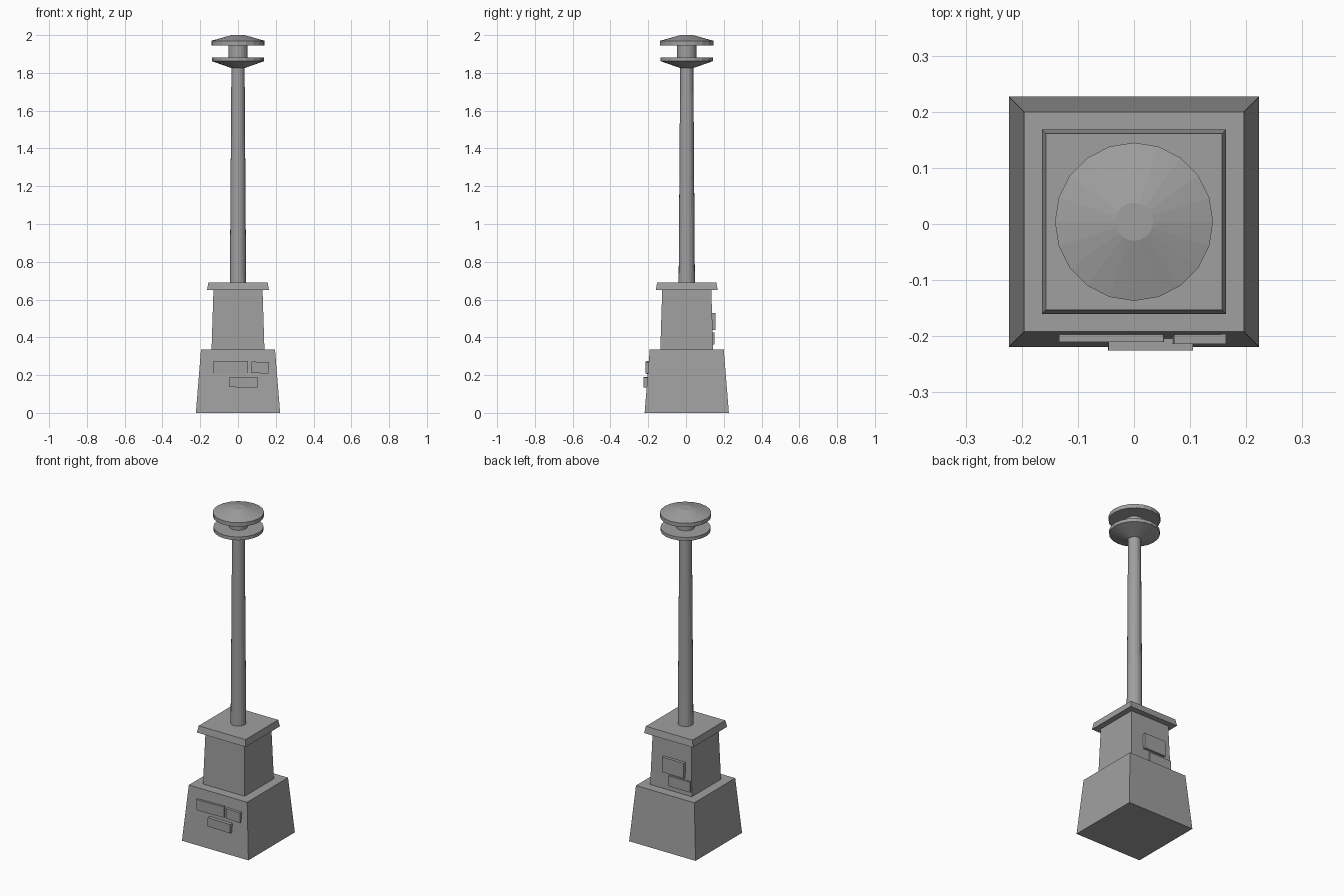
import bpy, bmesh, math
from mathutils import Matrix, Vector

cube = bpy.data.objects.get("Cube")
if cube:
    bpy.data.objects.remove(cube, do_unlink=True)

CY = 0.004  # depth position of the main axis

stone = bpy.data.materials.new("grey_stone")
stone.use_nodes = True
GREY = (0.35, 0.35, 0.35, 1)
stone.diffuse_color = GREY
stone.node_tree.nodes["Principled BSDF"].inputs["Base Color"].default_value = GREY


def add_object(name, bm):
    bmesh.ops.recalc_face_normals(bm, faces=bm.faces)
    mesh = bpy.data.meshes.new(name)
    bm.to_mesh(mesh)
    bm.free()
    mesh.materials.append(stone)
    obj = bpy.data.objects.new(name, mesh)
    bpy.context.collection.objects.link(obj)
    return obj


def stack(name, profile, sides, turn=0.0):
    """Closed solid of regular rings, profile given as (radius, height)."""
    bm = bmesh.new()
    rings = []
    for r, z in profile:
        angles = [turn + math.tau * i / sides for i in range(sides)]
        rings.append([bm.verts.new((r * math.cos(a), CY + r * math.sin(a), z)) for a in angles])
    for low, high in zip(rings, rings[1:]):
        for i in range(sides):
            j = (i + 1) % sides
            bm.faces.new((low[i], low[j], high[j], high[i]))
    bm.faces.new(rings[0])
    bm.faces.new(rings[-1])
    return add_object(name, bm)


def square_block(name, profile):
    """Tapered square block, profile given as (half width, height)."""
    return stack(name, [(h * math.sqrt(2), z) for h, z in profile], 4, math.pi / 4)


def brick(name, x, y, z, tilt=0.0):
    """Box from (min, max) ranges, tilted slightly in the wall plane."""
    bm = bmesh.new()
    size = Vector([b - a for a, b in (x, y, z)])
    centre = Vector([(a + b) / 2 for a, b in (x, y, z)])
    place = (Matrix.Translation(centre) @ Matrix.Rotation(math.radians(tilt), 4, "Y")
             @ Matrix.Diagonal(size.to_4d()))
    bmesh.ops.create_cube(bm, size=1, matrix=place)
    return add_object(name, bm)


# Stepped pedestal
square_block("pedestal_base", [(0.223, 0), (0.196, 0.335)])
square_block("pedestal_upper", [(0.14, 0.335), (0.13, 0.65)])
square_block("pedestal_cap", [(0.164, 0.65), (0.157, 0.69)])

# Chimney pipe and its two-disc cowl
stack("chimney_pipe", [(0.043, 0.69), (0.035, 1.83)], 20)
stack("cowl_lower_disc", [(0.036, 1.826), (0.138, 1.862), (0.138, 1.882)], 20)
stack("cowl_neck", [(0.051, 1.88), (0.051, 1.95)], 20)
stack("cowl_upper_disc", [(0.141, 1.946), (0.141, 1.97), (0.034, 2.0)], 20)

# Raised bricks on the front of the base
brick("front_brick_long", (-0.133, 0.053), (-0.21, -0.18), (0.208, 0.273), -1)
brick("front_brick_short", (0.07, 0.163), (-0.214, -0.18), (0.21, 0.27), 2)
brick("front_brick_low", (-0.046, 0.105), (-0.225, -0.18), (0.135, 0.189), 1)

# Raised bricks on the back of the upper pedestal
brick("back_brick_large", (-0.093, 0.052), (0.11, 0.156), (0.438, 0.53))
brick("back_brick_low", (-0.133, 0.013), (0.11, 0.152), (0.362, 0.425))
